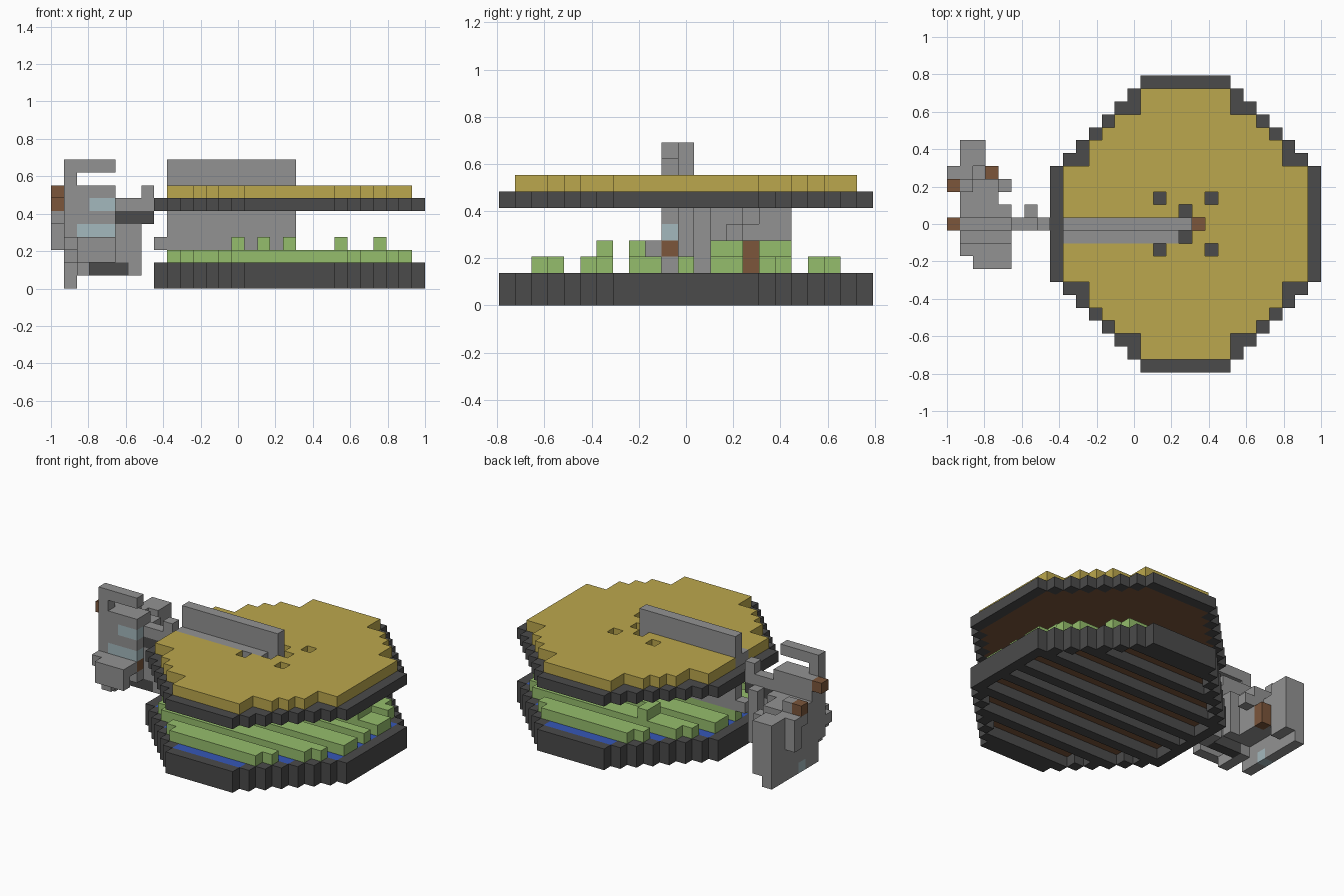
import bpy, bmesh
from mathutils import Vector

if "Cube" in bpy.data.objects:
    bpy.data.objects.remove(bpy.data.objects["Cube"])

V = 2 / 29                       # edge of one block
ORIGIN = Vector((-1, -11.5 * V, 0))
CX, CY = 18, 11                  # block at the middle of the plates

COLOURS = {
    "yellow": (0.50, 0.39, 0.075),
    "charcoal": (0.069, 0.069, 0.069),
    "grey": (0.29, 0.29, 0.29),
    "green": (0.30, 0.51, 0.15),
    "blue": (0.036, 0.095, 0.47),
    "brown": (0.20, 0.093, 0.044),
    "pale_glass": (0.37, 0.48, 0.51),
}
MATS = {}
for name, rgb in COLOURS.items():
    m = bpy.data.materials.new(name)
    m.use_nodes = True
    m.diffuse_color = (*rgb, 1)
    m.node_tree.nodes["Principled BSDF"].inputs["Base Color"].default_value = (*rgb, 1)
    MATS[name] = m

AXES = [Vector(a) for a in ((1, 0, 0), (0, 1, 0), (0, 0, 1))]


def box(x0, x1, y0, y1, z0, z1):
    """All blocks in an inclusive range."""
    return {(x, y, z) for x in range(x0, x1 + 1)
            for y in range(y0, y1 + 1) for z in range(z0, z1 + 1)}


def blocks(name, cells, colour, rule=None):
    """Skin a set of blocks; rule(cell, normal) may give another colour."""
    bm = bmesh.new()
    names = [colour]
    for c in sorted(cells):
        for k in range(3):
            for s in (-1, 1):
                n = AXES[k] * s
                if tuple(int(a + b) for a, b in zip(c, n)) in cells:
                    continue
                u, w = AXES[(k + 1) % 3] / 2, AXES[(k + 2) % 3] / 2
                if s < 0:
                    u, w = w, u
                mid = Vector(c) + Vector((.5, .5, .5)) + n / 2
                f = bm.faces.new([bm.verts.new(ORIGIN + V * (mid + p))
                                  for p in (-u - w, u - w, u + w, w - u)])
                col = (rule and rule(c, n)) or colour
                if col not in names:
                    names.append(col)
                f.material_index = names.index(col)
    bmesh.ops.remove_doubles(bm, verts=bm.verts, dist=V / 100)
    me = bpy.data.meshes.new(name)
    bm.to_mesh(me)
    bm.free()
    for n in names:
        me.materials.append(MATS[n])
    ob = bpy.data.objects.new(name, me)
    bpy.context.collection.objects.link(ob)


def octagon(z, half_x, half_y, diagonal):
    return {c for c in box(CX - half_x, CX + half_x, CY - half_y, CY + half_y, z, z)
            if abs(c[0] - CX) + abs(c[1] - CY) <= diagonal}


def outer(z):
    return octagon(z, 10, 11, 14)


def inner(z):
    return octagon(z, 9, 10, 13)


# Lower plate: blue grooves between the ribs, brown channels under the ribs
GROOVES = {1, 4, 7, 10, 12, 15, 18, 21}
channel = {c for c in inner(0) if c[1] not in GROOVES}


def plate_rule(c, n):
    if (c[0], c[1], 0) in inner(0):
        if n.z > 0 and c[1] in GROOVES:
            return "blue"
        if n.z < 0 and c[1] not in GROOVES:
            return "brown"


blocks("lower_plate", (outer(0) - channel) | outer(1), "charcoal", plate_rule)

# Ribs of the lower plate with a few raised studs
ribs = {c for c in inner(2) if c[1] not in GROOVES}
studs = {(14, 6, 3), (16, 8, 3), (18, 8, 3)}
studs |= box(14, 14, 16, 17, 3, 3) | box(22, 22, 13, 14, 3, 3) | box(25, 25, 13, 14, 3, 3)
blocks("ribs", ribs | studs, "green")

# Upper plate: dark rim, brown inside, yellow cover with vents
VENTS = {(16, 9), (16, 13), (20, 9), (20, 13), (18, 10), (18, 12), (19, 11)}
inside = inner(6)


def lid_rule(c, n):
    if n.z < 0 and c in inside or n.z > 0 and c[:2] == (19, 11):
        return "brown"


blocks("lid_rim", outer(6), "charcoal", lid_rule)
hinge_strip = box(9, 17, 10, 10, 7, 7)
notches = {c for c in inner(7)
           if (abs(c[0] - CX), abs(c[1] - CY)) in {(4, 9), (8, 5)}}
cover = {c for c in inner(7) if c[:2] not in VENTS} - notches
spine_flush = box(9, 18, 11, 11, 7, 7)
blocks("lid_cover", cover - hinge_strip - spine_flush, "yellow")

# Central spine through the lid
blocks("spine_strip", hinge_strip, "grey")
blocks("spine_lower", box(9, 18, 11, 11, 3, 5), "grey")
blocks("spine_upper", spine_flush | box(9, 18, 11, 11, 8, 9), "grey")

# Side arm joining the plates to the side unit
inset = box(3, 5, 11, 11, 1, 1)
blocks("arm_upper", box(5, 7, 11, 11, 6, 6) | {(7, 11, 7)}, "grey")
blocks("arm_joint", box(5, 7, 11, 11, 5, 5), "charcoal")
blocks("arm_lower", (box(5, 6, 11, 11, 1, 4) | box(6, 6, 12, 12, 1, 5)) - inset, "grey")
blocks("arm_pin", {(8, 11, 3)}, "grey")
blocks("base_inset", inset, "charcoal")

# Side unit: front panel with glass bands, post and top bar
glass = box(3, 4, 10, 10, 6, 6) | box(2, 4, 10, 10, 4, 4)
panel_knob = {(4, 10, 3)}
blocks("glass_bands", glass, "pale_glass")
blocks("panel", box(1, 4, 10, 10, 2, 7) - glass - panel_knob, "grey")
blocks("post_and_bar", box(1, 1, 10, 10, 8, 8) | box(1, 4, 10, 10, 9, 9), "grey")

# Side unit: stepped base
blocks("base", box(1, 4, 9, 9, 3, 3) | box(2, 4, 8, 8, 2, 3)
       | box(2, 2, 9, 11, 1, 1), "grey")

# Side unit: back block, wall and knobs
foot_glass = {(1, 13, 0)}
blocks("foot_glass", foot_glass, "pale_glass")
blocks("back_block", (box(1, 1, 11, 17, 0, 5) | box(2, 2, 16, 17, 1, 5)
       | box(2, 3, 11, 14, 2, 5) | box(2, 2, 15, 15, 2, 4)
       | {(4, 14, 4)} | box(4, 4, 11, 12, 2, 5)) - foot_glass, "grey")
blocks("side_step", box(0, 0, 15, 15, 3, 5) | {(0, 14, 5)}, "grey")
blocks("wall_top", box(1, 4, 11, 11, 6, 7) | box(1, 1, 14, 14, 6, 6), "grey")
knobs = (panel_knob, {(0, 11, 7)}, {(0, 14, 6)}, box(3, 3, 15, 15, 2, 3))
for i, knob in enumerate(knobs):
    blocks("knob_%d" % (i + 1), knob, "brown")
